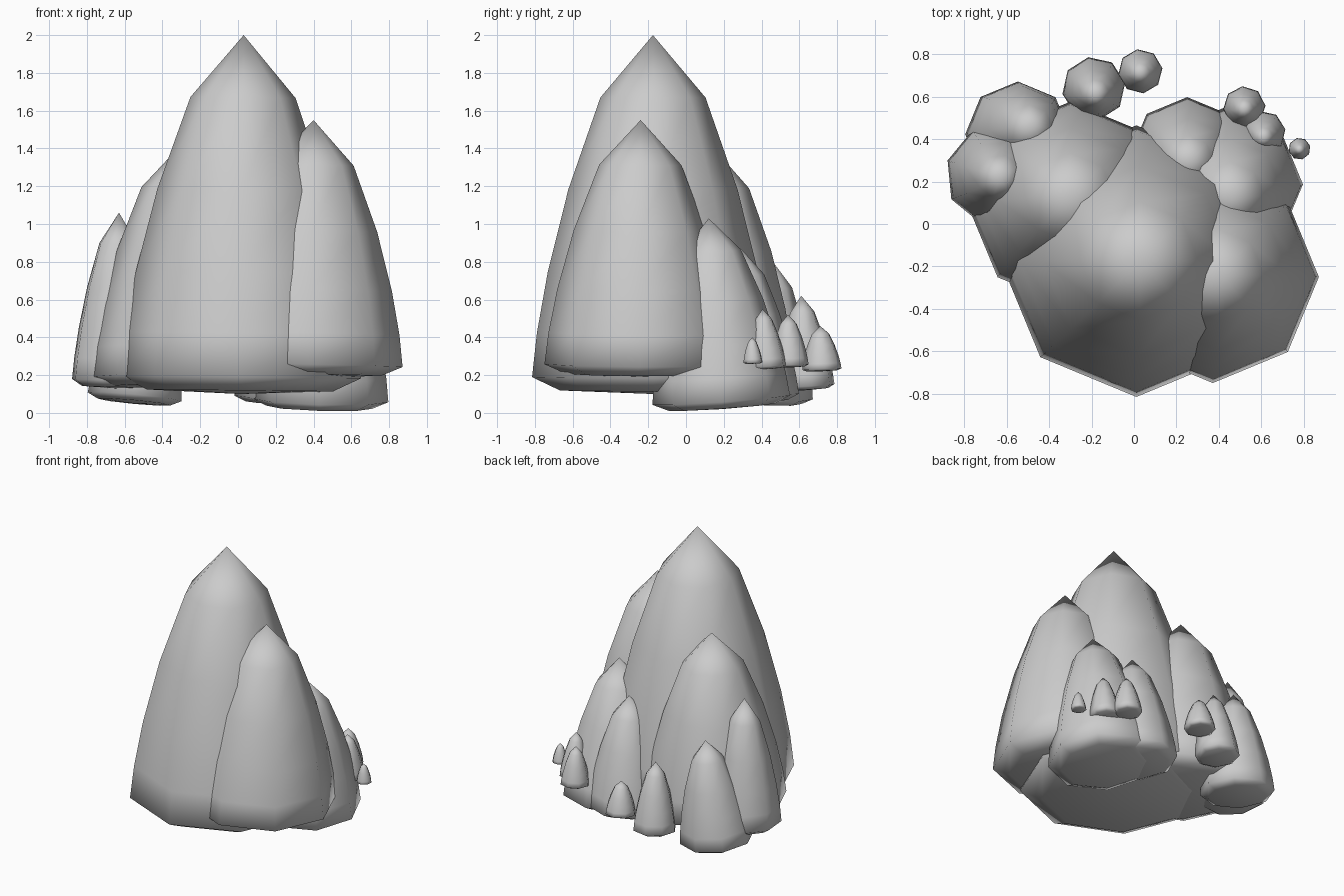
import bpy, bmesh, math
from mathutils import Vector, Matrix

if "Cube" in bpy.data.objects:
    bpy.data.objects.remove(bpy.data.objects["Cube"])

# One stone colour for the whole cluster
stone = bpy.data.materials.new("grey stone")
stone.use_nodes = True
COLOUR = (0.6, 0.6, 0.6, 1)
stone.diffuse_color = COLOUR
stone.node_tree.nodes["Principled BSDF"].inputs["Base Color"].default_value = COLOUR

# Spire outline: (share of radius, share of height), from base to just under the tip
PROFILE = [(0.77, 0.01), (1, 0.047), (0.96, 0.17), (0.87, 0.34), (0.7, 0.57), (0.435, 0.826)]
SIDES = 8


def spire(name, base, tip, radius, turn=0):
    """Eight-sided tapering spire standing square to the line from base to tip."""
    base, tip = Vector(base), Vector(tip)
    axis = tip - base
    height = axis.length
    bm = bmesh.new()
    rings = []
    for r, h in PROFILE:
        ring = []
        for i in range(SIDES):
            a = math.radians(turn) + math.tau * i / SIDES
            ring.append(bm.verts.new((r * radius * math.cos(a), r * radius * math.sin(a), h * height)))
        rings.append(ring)
    bottom = bm.verts.new((0, 0, 0))
    top = bm.verts.new((0, 0, height))
    for i in range(SIDES):
        j = (i + 1) % SIDES
        bm.faces.new((bottom, rings[0][j], rings[0][i]))
        for low, high in zip(rings, rings[1:]):
            bm.faces.new((low[i], low[j], high[j], high[i]))
        bm.faces.new((rings[-1][i], rings[-1][j], top))
    lean = Vector((0, 0, 1)).rotation_difference(axis).to_matrix().to_4x4()
    bm.transform(Matrix.Translation(base) @ lean)
    mesh = bpy.data.meshes.new(name)
    bm.to_mesh(mesh)
    bm.free()
    mesh.materials.append(stone)
    mesh.shade_smooth()
    obj = bpy.data.objects.new(name, mesh)
    bpy.context.collection.objects.link(obj)


# Large spires
spire("main_spire", (0.01, -0.175, 0.1), (0.03, -0.175, 2.0), 0.64)
spire("front_right_spire", (0.37, -0.25, 0.19), (0.4, -0.24, 1.55), 0.5)
spire("left_spire", (-0.3, 0.09, 0.13), (-0.3, 0.13, 1.42), 0.485)

# Medium spires round the back
spire("far_left_spire", (-0.65, 0.23, 0.13), (-0.63, 0.22, 1.06), 0.24, -17)
spire("back_left_spire", (-0.55, 0.42, 0.05), (-0.48, 0.46, 0.8), 0.25)
spire("back_right_spire", (0.43, 0.19, 0.02), (0.46, 0.12, 1.03), 0.365)
spire("back_middle_spire", (0.25, 0.33, 0.05), (0.26, 0.29, 0.87), 0.27)

# Small spires at the back
spire("small_spire_left", (-0.19, 0.64, 0.12), (-0.18, 0.61, 0.62), 0.15, 10)
spire("small_spire_middle", (0.03, 0.72, 0.22), (0.03, 0.71, 0.46), 0.105, 8)
spire("small_spire_right", (0.52, 0.55, 0.24), (0.52, 0.54, 0.52), 0.1, 5)
spire("small_spire_side", (0.61, 0.43, 0.23), (0.61, 0.405, 0.55), 0.105, 10)
spire("tiny_spire", (0.78, 0.355, 0.26), (0.78, 0.35, 0.4), 0.052, 15)
